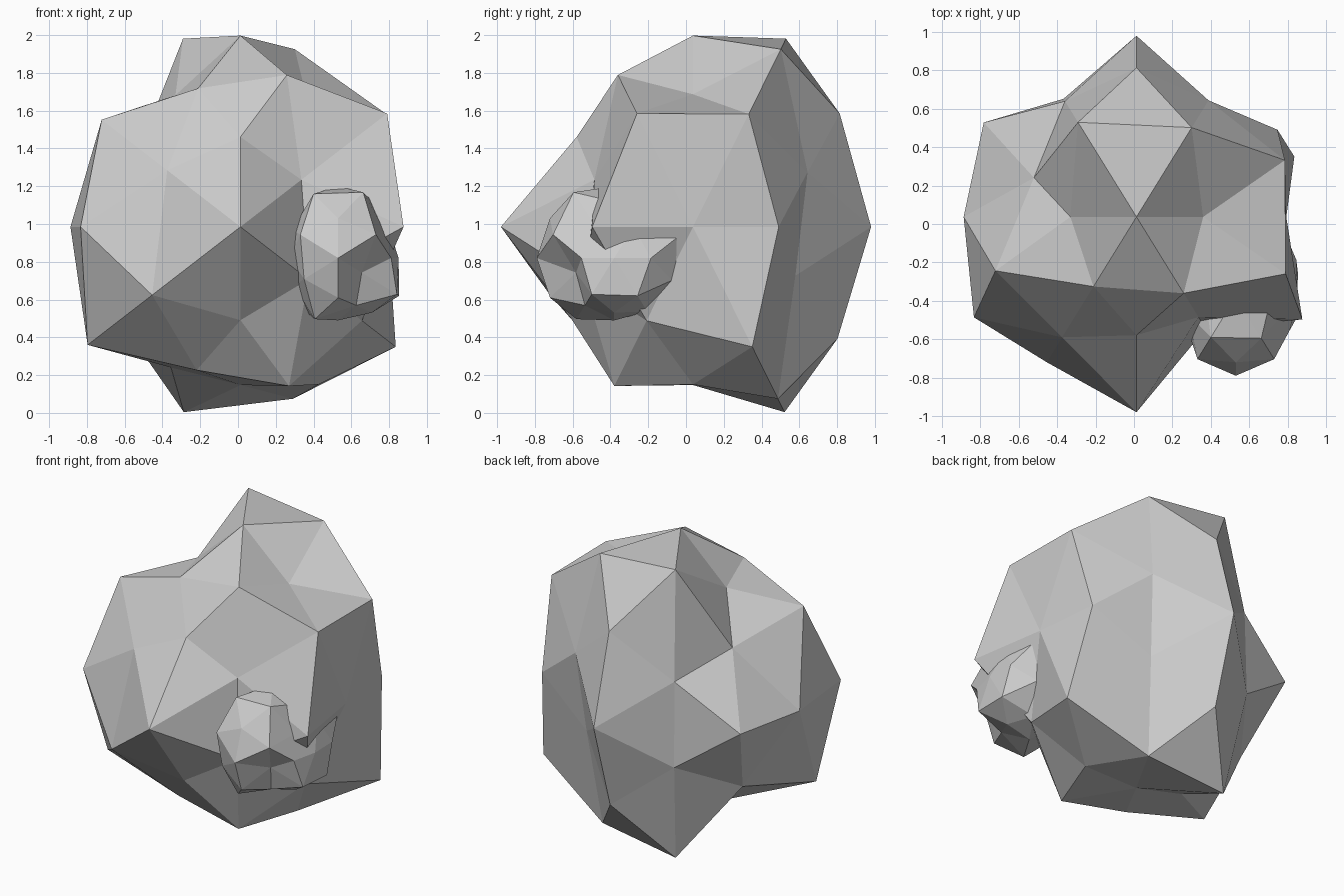
import bpy, bmesh
from mathutils import Vector

if "Cube" in bpy.data.objects:
    bpy.data.objects.remove(bpy.data.objects["Cube"])

S = (1, -1)
P, Q = 0.8507, 0.5257            # icosahedron corner components
A, B, C = 0.309, 0.5, 0.809      # edge midpoint components


def directions():
    """42 directions of a once-subdivided icosahedron, in groups."""
    octants = [(a, b, c) for a in S for b in S for c in S]
    pairs = [(a, b) for a in S for b in S]
    d = [(a * A, b * B, c * C) for a, b, c in octants]
    d += [(a * C, b * A, c * B) for a, b, c in octants]
    d += [(a * B, b * C, c * A) for a, b, c in octants]
    d += [tuple(s if k == i else 0 for k in range(3)) for i in range(3) for s in S]
    d += [(a * Q, 0, b * P) for a, b in pairs]
    d += [(a * P, b * Q, 0) for a, b in pairs]
    d += [(0, a * P, b * Q) for a, b in pairs]
    return [Vector(v).normalized() for v in d]


def rock(name, centre, z_scale, radii):
    """Faceted ball whose corners are pushed in or out along their direction."""
    bm = bmesh.new()
    dirs = directions()
    verts = [bm.verts.new(d) for d in dirs]
    bmesh.ops.convex_hull(bm, input=verts)
    for v, d, r in zip(verts, dirs, radii):
        v.co = Vector(centre) + Vector((d.x * r, d.y * r, d.z * r * z_scale))
    bmesh.ops.recalc_face_normals(bm, faces=bm.faces)
    mesh = bpy.data.meshes.new(name)
    bm.to_mesh(mesh)
    bm.free()
    obj = bpy.data.objects.new(name, mesh)
    bpy.context.collection.objects.link(obj)
    return obj


# Main boulder
rock("boulder", (0.013, 0.037, 0.985), 1.25, [
    .93, .90, .795, .833, .985, .97, .725, .75,
    .955, 1.016, .96, .795, .66, .79, .908, 1.0,
    .75, .67, .645, .72, .745, .76, .775, .935,
    .78, .90, .943, 1.017, .81, .67,
    .66, .785, .655, .70,
    .863, 1.015, .935, .995,
    .913, .90, .724, .752])

# Small rock set into the front right side
rock("small_rock", (0.53, -0.38, 0.82), 1.0, [
    .38, .35, .43, .31, .38, .35, .42, .40,
    .33, .40, .30, .385, .30, .30, .30, .29,
    .47, .38, .40, .25, .35, .35, .40, .36,
    .32, .30, .35, .41, .38, .33,
    .35, .34, .30, .33,
    .37, .33, .30, .30,
    .35, .35, .40, .40])
